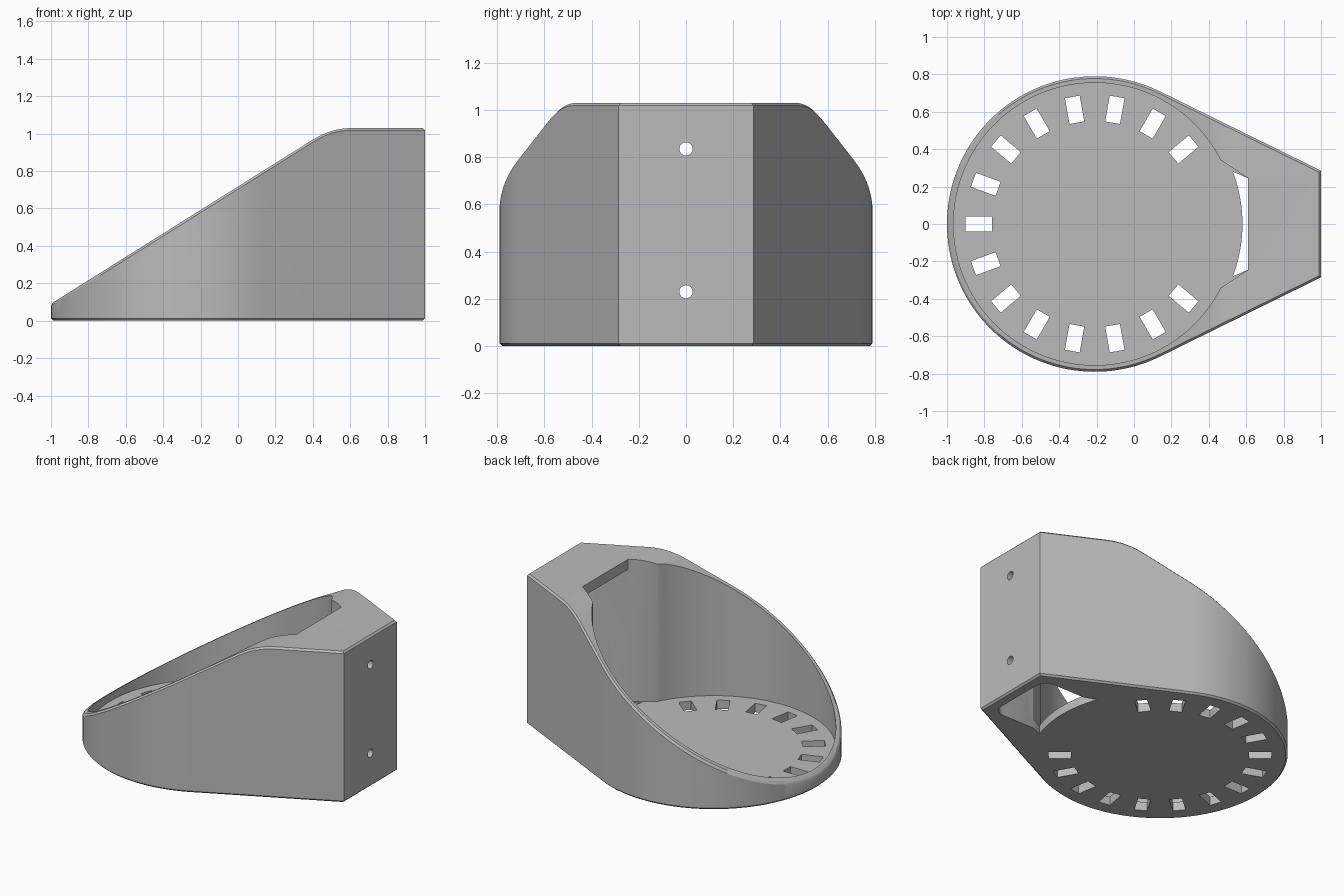
import bpy, bmesh
from math import sin, cos, radians, atan2, acos, hypot, degrees
from mathutils import Matrix, Vector

if "Cube" in bpy.data.objects:
    bpy.data.objects.remove(bpy.data.objects["Cube"])

CX = -0.21        # centre of the round bowl
R_OUT = 0.79
R_IN = 0.755
HEIGHT = 1.03
FLOOR = 0.06


def arc(r, a0, a1, n, cx=CX, cy=0):
    """Points along an arc, angles in degrees."""
    angles = [radians(a0 + (a1 - a0) * i / n) for i in range(n + 1)]
    return [(cx + r * cos(a), cy + r * sin(a)) for a in angles]


def prism(name, outline, low, high, axis="z"):
    """Extrude a closed outline along z, or an x-z outline along y."""
    put = (lambda p, h: (p[0], p[1], h)) if axis == "z" else (lambda p, h: (p[0], h, p[1]))
    bm = bmesh.new()
    face = bm.faces.new([bm.verts.new(put(p, low)) for p in outline])
    new = bmesh.ops.extrude_face_region(bm, geom=[face])["geom"]
    shift = Vector(put((0, 0), high - low))
    bmesh.ops.translate(bm, vec=shift, verts=[v for v in new if isinstance(v, bmesh.types.BMVert)])
    bmesh.ops.recalc_face_normals(bm, faces=bm.faces)
    mesh = bpy.data.meshes.new(name)
    bm.to_mesh(mesh)
    bm.free()
    obj = bpy.data.objects.new(name, mesh)
    bpy.context.collection.objects.link(obj)
    return obj


def combine(target, tool, operation="DIFFERENCE"):
    """Apply a boolean and discard the tool."""
    mod = target.modifiers.new("cut", "BOOLEAN")
    mod.operation = operation
    mod.solver = "EXACT"
    mod.object = tool
    bpy.context.view_layer.objects.active = target
    bpy.ops.object.modifier_apply(modifier=mod.name)
    bpy.data.objects.remove(tool)


# Outer shell: round front with straight sides tangent to it, narrowing to the back plate
back = (1.0, 0.285)
dx, dy = back[0] - CX, back[1]
tangent = degrees(atan2(dy, dx) + acos(R_OUT / hypot(dx, dy)))
outline = arc(R_OUT, tangent, 360 - tangent, 96) + [(back[0], -back[1]), back]
holder = prism("wall_holder", outline, 0, HEIGHT + 0.2)

# Sloped top, rounded into the flat part
p0, p1, p2 = Vector((0.40, 0.968)), Vector((0.5, HEIGHT)), Vector((0.61, HEIGHT))
bend = [p0 * (1 - t) ** 2 + p1 * 2 * t * (1 - t) + p2 * t * t for t in [i / 8 for i in range(9)]]
side = [(-1.2, -0.2), (-1.2, -0.035)] + [tuple(p) for p in bend] + [(1.2, HEIGHT), (1.2, -0.2)]
combine(holder, prism("slope_tool", side, -1, 1, "y"), "INTERSECT")

# Small chamfer along the top and bottom outlines
bm = bmesh.new()
bm.from_mesh(holder.data)
bm.normal_update()
rim = []
for e in bm.edges:
    if len(e.link_faces) == 2:
        slopes = sorted(abs(f.normal.z) for f in e.link_faces)
        if slopes[0] < 0.1 and slopes[1] > 0.3:
            rim.append(e)
bmesh.ops.bevel(bm, geom=rim, offset=0.012, segments=1, profile=0.5, affect="EDGES")
bm.to_mesh(holder.data)
bm.free()

# Round bowl
combine(holder, prism("bowl_tool", arc(R_IN, 0, 357, 119), FLOOR, 2))

# Flared notch behind the bowl, open at the top
half = [(0.2, 0.345), (0.46, 0.345), (0.61, 0.245)]
mirrored = [(x, -y) for x, y in reversed(half)]
combine(holder, prism("notch_tool", half + mirrored, FLOOR, 2))

# Hollow inside the back block, open at the bottom
corner = [(0.61, 0.245)] + arc(0.08, 90, 0, 6, 0.85, 0.165)
chamber = arc(R_OUT, -20.7, 20.7, 16) + corner + [(x, -y) for x, y in reversed(corner)]
combine(holder, prism("chamber_tool", chamber, -0.2, 0.96))

# Ring of drain slots in the floor
for i in range(15):
    spin = Matrix.Rotation(radians(40 + 20 * i), 2)
    rect = [(0.55, -0.04), (0.69, -0.04), (0.69, 0.04), (0.55, 0.04)]
    turned = [spin @ Vector(p) for p in rect]
    combine(holder, prism("slot_tool", [(p.x + CX, p.y) for p in turned], -0.1, 0.08))

# Two screw holes through the back plate
for z in (0.23, 0.835):
    hole = prism("screw_tool", arc(0.028, 0, 345, 23, 0, 0), 0.8, 1.2)
    hole.data.transform(Matrix.Translation((0, 0, z)) @ Matrix.Rotation(radians(90), 4, "Y"))
    combine(holder, hole)

# Single grey material
grey = bpy.data.materials.new("plain_grey")
grey.use_nodes = True
colour = (0.5, 0.5, 0.5, 1)
grey.diffuse_color = colour
grey.node_tree.nodes["Principled BSDF"].inputs["Base Color"].default_value = colour
holder.data.materials.clear()
holder.data.materials.append(grey)
for poly in holder.data.polygons:
    poly.material_index = 0

bpy.ops.object.select_all(action="DESELECT")
holder.select_set(True)
bpy.context.view_layer.objects.active = holder
bpy.ops.object.shade_smooth_by_angle(angle=radians(30))
